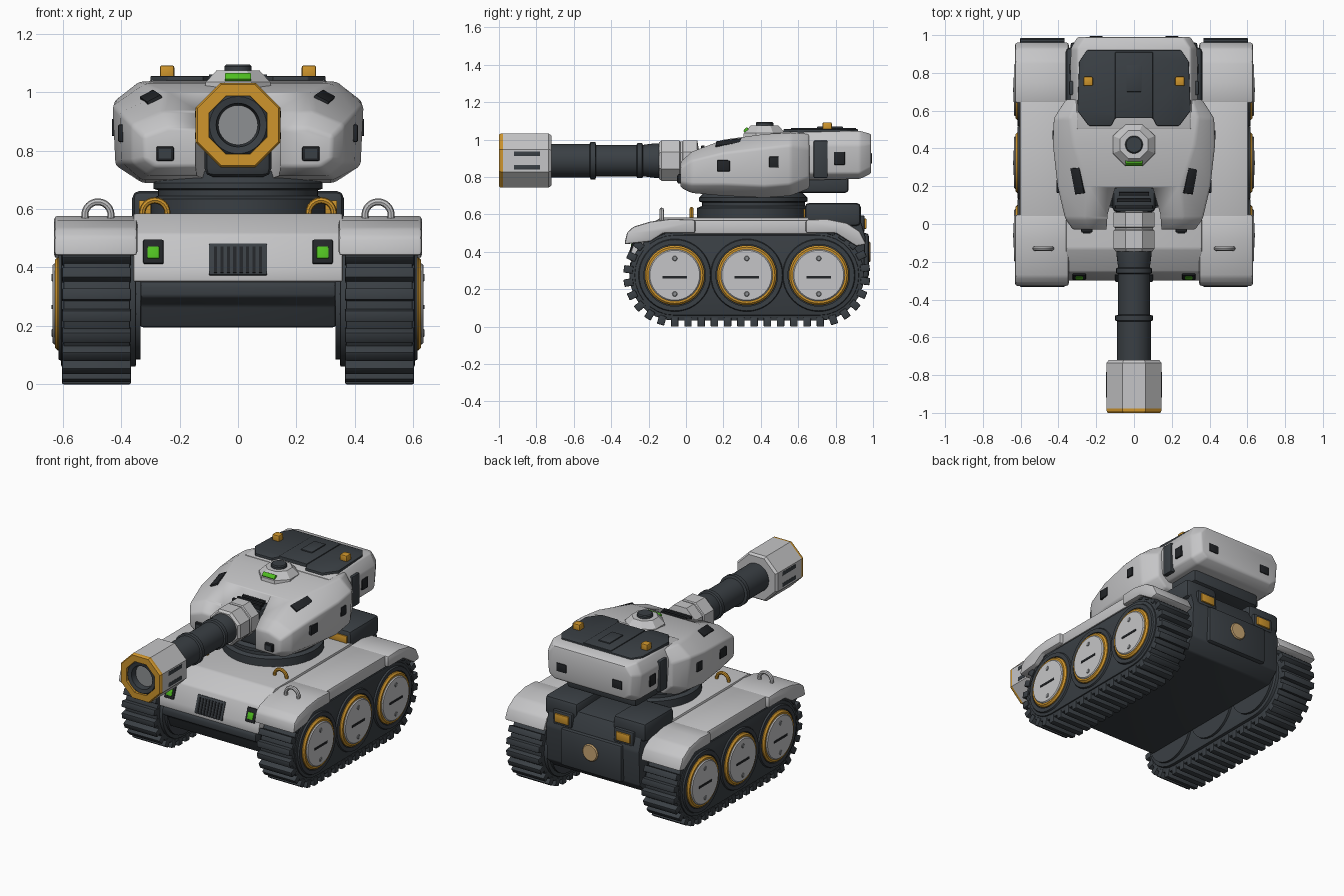
import bpy, bmesh, math
from mathutils import Matrix, Vector, Euler

if "Cube" in bpy.data.objects:
    bpy.data.objects.remove(bpy.data.objects["Cube"])

COL = {'light_grey': (.56, .56, .57), 'dark_grey': (.042, .05, .058), 'black': (.016, .018, .021),
       'orange': (.62, .3, .025), 'green': (.08, .52, .015), 'tan': (.58, .38, .17), 'mid_grey': (.27, .28, .29)}
MATS = {}
for k, c in COL.items():
    MATS[k] = bpy.data.materials.new(k)
    MATS[k].diffuse_color = (*c, 1)


def finish(bm, name, mat, bevel=0, mirror=False, angle=.55):
    bmesh.ops.remove_doubles(bm, verts=bm.verts, dist=1e-5)
    bmesh.ops.recalc_face_normals(bm, faces=bm.faces)
    if bevel:
        es = [e for e in bm.edges if e.calc_face_angle(0) > .3]
        bmesh.ops.bevel(bm, geom=es, offset=bevel, segments=2, profile=.5, affect='EDGES', clamp_overlap=True)
    if mirror:
        d = bmesh.ops.duplicate(bm, geom=bm.verts[:] + bm.edges[:] + bm.faces[:])['geom']
        for v in d:
            if isinstance(v, bmesh.types.BMVert):
                v.co.x *= -1
        bmesh.ops.reverse_faces(bm, faces=[f for f in d if isinstance(f, bmesh.types.BMFace)])
    for f in bm.faces:
        f.smooth = True
    for e in bm.edges:
        e.smooth = e.calc_face_angle(0) < angle
    me = bpy.data.meshes.new(name)
    bm.to_mesh(me)
    bm.free()
    me.materials.append(MATS[mat])
    ob = bpy.data.objects.new(name, me)
    bpy.context.collection.objects.link(ob)
    return ob


def box(name, c, s, mat, bevel=0, mirror=False, rot=(0, 0, 0)):
    bm = bmesh.new()
    m = Matrix.Translation(c) @ Euler(rot).to_matrix().to_4x4() @ Matrix.Diagonal((*s, 1))
    bmesh.ops.create_cube(bm, size=1, matrix=m)
    return finish(bm, name, mat, bevel, mirror)


def axes(axis, u, v, t):
    return Vector({'x': (t, u, v), 'y': (u, t, v), 'z': (u, v, t)}[axis])


def prism(name, pts, a, b, axis, mat, bevel=0, mirror=False):
    bm = bmesh.new()
    r = [[bm.verts.new(axes(axis, u, v, t)) for u, v in pts] for t in (a, b)]
    n = len(pts)
    bm.faces.new(r[0])
    bm.faces.new(r[1])
    for i in range(n):
        bm.faces.new((r[0][i], r[0][(i + 1) % n], r[1][(i + 1) % n], r[1][i]))
    return finish(bm, name, mat, bevel, mirror)


def lathe(name, prof, c, axis, mat, n=32, phase=0, mirror=False, bevel=0):
    """Revolve (radius, position along axis) points about the axis through c."""
    bm = bmesh.new()
    rings = [[bm.verts.new(Vector(c) + axes(axis, r * math.cos(phase + math.tau * i / n),
              r * math.sin(phase + math.tau * i / n), t)) for i in range(n)] for r, t in prof]
    for p, q in zip(rings, rings[1:]):
        for i in range(n):
            bm.faces.new((p[i], p[(i + 1) % n], q[(i + 1) % n], q[i]))
    return finish(bm, name, mat, bevel, mirror)


def disc(name, c, r, depth, axis, mat, n=32, mirror=False, b=.006):
    prof = [(0, 0), (r, 0), (r, depth - b), (r - b, depth), (0, depth)]
    return lathe(name, prof, c, axis, mat, n, 0, mirror)


def loft(name, secs, mat, bevel):
    """Sections along y: (y, half profile of (x, z) points), mirrored in x."""
    bm = bmesh.new()
    rings = []
    for y, half in secs:
        pts = half + [(-x, z) for x, z in reversed(half)]
        rings.append([bm.verts.new((x, y, z)) for x, z in pts])
    for p, q in zip(rings, rings[1:]):
        for i in range(len(p)):
            j = (i + 1) % len(p)
            bm.faces.new((p[i], p[j], q[j], q[i]))
    bm.faces.new(rings[0])
    bm.faces.new(rings[-1])
    return finish(bm, name, mat, bevel)


def hook(name, c, R, mat, t=.012):
    prof = [(R + t * math.cos(math.tau * i / 8), t * math.sin(math.tau * i / 8)) for i in range(9)]
    lathe(name, prof, c, 'y', mat, 24, mirror=True)


# Tracks: stadium belt, recessed side plate, tread pads
Y0, Y1, ZC = -.06, .71, .275


def stadium(r, n=14):
    return [(Y1 + r * math.cos(a), ZC + r * math.sin(a)) for a in (-math.pi / 2 + math.pi * i / n for i in range(n + 1))] + \
           [(Y0 - r * math.cos(a), ZC - r * math.sin(a)) for a in (-math.pi / 2 + math.pi * i / n for i in range(n + 1))]


prism('track_belt', stadium(.243), .37, .598, 'x', 'dark_grey', .005, True)
prism('track_side_plate', stadium(.215), .35, .606, 'x', 'dark_grey', .005, True)
bm = bmesh.new()
L, R, N = Y1 - Y0, .25, 44
per = 2 * L + math.tau * R
for i in range(N):
    s = per * i / N
    if s < L:
        p, a = (Y0 + s, ZC - R), -math.pi / 2
    elif s < L + math.pi * R:
        a = -math.pi / 2 + (s - L) / R
        p = (Y1 + R * math.cos(a), ZC + R * math.sin(a))
    elif s < 2 * L + math.pi * R:
        p, a = (Y1 - (s - L - math.pi * R), ZC + R), math.pi / 2
    else:
        a = math.pi / 2 + (s - 2 * L - math.pi * R) / R
        p = (Y0 + R * math.cos(a), ZC + R * math.sin(a))
    m = Matrix.Translation((.485, *p)) @ Matrix.Rotation(a, 4, 'X') @ Matrix.Diagonal((.236, .05, .04, 1))
    bmesh.ops.create_cube(bm, size=1, matrix=m)
finish(bm, 'track_pads', 'dark_grey', .005, True)

# Road wheels with hub caps
for i, y in enumerate((Y0, (Y0 + Y1) / 2, Y1)):
    n = '_%d' % (i + 1)
    lathe('wheel_surround' + n, [(.165, .6), (.165, .616), (.19, .616), (.197, .6)], (0, y, ZC), 'x', 'dark_grey', 40, mirror=True)
    disc('wheel_rim' + n, (.58, y, ZC), .16, .048, 'x', 'orange', 40, True, .01)
    disc('hub_cap' + n, (.6, y, ZC), .139, .036, 'x', 'light_grey', 40, True)
    disc('inner_wheel' + n, (.335, y, ZC), .19, .05, 'x', 'dark_grey', 32, True)
    box('hub_slot' + n, (.635, y, ZC - .01), (.008, .13, .014), 'black', 0, True)
    for z in (-.1, .09):
        disc('hub_bolt' + n, (.63, y, ZC + z), .014, .01, 'x', 'mid_grey', 10, True, .003)

# Hull
prism('upper_hull', [(-.30, .35), (-.295, .40), (-.255, .515), (-.13, .585), (.80, .585), (.80, .35)],
      -.36, .36, 'x', 'light_grey', .01)
prism('lower_hull', [(-.29, .355), (-.30, .34), (-.30, .30), (-.25, .27), (-.22, .195), (.88, .195), (.95, .26),
                     (.96, .48), (.92, .61), (.64, .62), (.60, .4)], -.335, .335, 'x', 'dark_grey', .012)
box('engine_deck', (.245, .785, .60), (.235, .3, .125), 'dark_grey', .025, True)
box('rear_plate', (0, .955, .38), (.44, .045, .24), 'dark_grey', .015)
disc('rear_cap', (0, .965, .40), .055, .022, 'y', 'tan', 24)
box('rear_light_frame', (.22, .935, .55), (.14, .04, .09), 'dark_grey', .008, True)
box('rear_light', (.22, .955, .55), (.1, .02, .055), 'orange', .004, True)
box('deck_stripe', (.26, .633, .605), (.16, .012, .05), 'orange', .003, True)

# Fenders: flared ends and a narrower middle
prism('front_fender', [(-.33, .44), (-.315, .505), (-.28, .535), (-.19, .562), (-.08, .577), (.05, .572), (.05, .50),
                       (-.12, .50), (-.19, .455)], .345, .63, 'x', 'light_grey', .012, True)
prism('middle_fender', [(-.02, .495), (-.02, .57), (.7, .57), (.7, .495)], .345, .605, 'x', 'light_grey', .01, True)
prism('rear_fender', [(.64, .50), (.64, .572), (.75, .577), (.86, .555), (.93, .51), (.965, .44), (.91, .43), (.80, .50)],
      .345, .63, 'x', 'light_grey', .012, True)
hook('fender_hook', (.48, -.13, .58), .045, 'light_grey')
hook('hull_hook', (.285, .03, .587), .043, 'orange', .011)

# Front grille and lamps on the sloped nose
T = -.33
box('grille', (0, -.275, .425), (.2, .03, .115), 'dark_grey', .005, rot=(T, 0, 0))
for i in range(8):
    box('grille_slat', (-.077 + .022 * i, -.288, .425), (.011, .014, .095), 'black', rot=(T, 0, 0))
box('lamp_frame', (.29, -.268, .45), (.07, .035, .088), 'black', .006, True, (T, 0, 0))
box('lamp', (.29, -.283, .45), (.042, .014, .045), 'green', .005, True, (T, 0, 0))

# Turret ring
lathe('turret_ring', [(0, .57), (.30, .57), (.30, .635), (.275, .645), (.275, .665), (.29, .67), (.29, .69), (.25, .73), (0, .73)],
      (0, .36, 0), 'z', 'dark_grey', 40)

# Turret body with a notch cut for the gun
turret = loft('turret', [
    (-.03, [(.28, .745), (.32, .77), (.325, .85), (.24, .88)]),
    (.03, [(.31, .715), (.365, .76), (.365, .89), (.26, .935)]),
    (.20, [(.33, .70), (.40, .76), (.405, .93), (.25, 1.0)]),
    (.42, [(.33, .69), (.42, .75), (.43, .955), (.32, 1.03)]),
    (.56, [(.32, .70), (.41, .76), (.425, .97), (.34, 1.037)]),
    (.66, [(.30, .74), (.36, .80), (.36, .95), (.31, 1.03)])], 'light_grey', .012)
cut = prism('notch_cutter', [(-.15, -.1), (.15, -.1), (.14, .05), (.1, .19), (-.1, .19), (-.14, .05)], .6, 1.2, 'z', 'light_grey')
cut.hide_render = True
cut.hide_viewport = True
mod = turret.modifiers.new('notch', 'BOOLEAN')
mod.operation, mod.object, mod.solver = 'DIFFERENCE', cut, 'EXACT'
loft('turret_bustle', [
    (.50, [(.28, .78), (.33, .82), (.34, .97), (.30, 1.04)]),
    (.93, [(.28, .79), (.325, .82), (.335, .97), (.30, 1.047)]),
    (.99, [(.25, .82), (.29, .85), (.30, .98), (.26, 1.03)])], 'light_grey', .01)
box('bustle_underside', (0, .72, .765), (.5, .3, .1), 'dark_grey', .02)

# Turret roof
prism('roof_plate', [(-.24, .52), (-.12, .52), (-.10, .56), (.10, .56), (.12, .52), (.24, .52), (.30, .60), (.29, .86),
                     (.25, .92), (-.25, .92), (-.29, .86), (-.30, .60)], 1.03, 1.056, 'z', 'dark_grey', .004)
box('roof_hatch', (0, .735, 1.055), (.2, .35, .014), 'dark_grey', .004)
box('roof_hatch_panel', (0, .77, 1.063), (.08, .14, .012), 'dark_grey', .003)
box('beacon', (.243, .755, 1.068), (.05, .05, .05), 'orange', .008, True)
lathe('cupola', [(0, 1.0), (.125, 1.0), (.12, 1.035), (.08, 1.075), (0, 1.075)], (0, .42, 0), 'z', 'light_grey', 8, math.pi / 8)
disc('cupola_hatch', (0, .42, 1.07), .047, .025, 'z', 'dark_grey', 24)
box('cupola_sight', (0, .322, 1.05), (.09, .02, .028), 'green', .003, rot=(-.7, 0, 0))

# Turret vents, sensors and side panels
box('roof_vent', (.295, .23, .976), (.055, .14, .03), 'black', .004, True, (.14, .48, -.12))
box('nose_sensor', (.25, -.03, .79), (.06, .03, .05), 'black', .006, True)
box('nose_sensor_lens', (.25, -.045, .79), (.04, .008, .032), 'dark_grey', 0, True)
box('side_sensor', (.396, .2, .86), (.03, .07, .06), 'black', .005, True)
box('side_port', (.42, .47, .88), (.025, .05, .06), 'black', .005, True)
box('bustle_strap', (.328, .72, .895), (.03, .075, .2), 'dark_grey', .006, True)
box('bustle_port', (.328, .82, .9), (.025, .06, .07), 'black', .005, True)
box('bustle_rear_port', (.2, .985, .9), (.07, .02, .055), 'black', .005, True)

# Gun
G = (0, 0, .888)
P8 = math.pi / 8
box('mantlet', (0, .13, .83), (.23, .14, .24), 'dark_grey', .03)
for i in range(3):
    box('mantlet_rib', (0, .09 + .035 * i, .95), (.2 - .02 * i, .018, .04), 'black', .004)
lathe('gun_collar', [(0, -.145), (.105, -.145), (.117, -.13), (.117, -.035), (.11, -.03), (.11, -.02), (.117, -.015),
                     (.117, .06), (0, .08)], G, 'y', 'light_grey', 8, P8)
lathe('barrel', [(0, -.74), (.09, -.74), (.09, -.515), (.1, -.51), (.1, -.485), (.084, -.48), (.084, -.265), (.094, -.26),
                 (.094, -.235), (.084, -.23), (.092, -.17), (.092, -.13), (0, -.13)], G, 'y', 'dark_grey', 32)
lathe('muzzle', [(0, -.72), (.145, -.72), (.157, -.735), (.157, -.978), (.108, -.978), (.108, -.9), (0, -.9)],
      G, 'y', 'light_grey', 8, P8)
lathe('muzzle_ring', [(.157, -.978), (.157, -.99), (.15, -1), (.108, -1), (.104, -.93), (.108, -.92), (.157, -.978)],
      G, 'y', 'orange', 8, P8)
lathe('bore_ring', [(.108, -.91), (.108, -.98), (.098, -.99), (.075, -.985), (.066, -.9)], G, 'y', 'dark_grey', 32)
disc('bore_plug', (0, -.95, .888), .068, .03, 'y', 'mid_grey', 32)
for z in (.852, .925):
    box('muzzle_slot', (.141, -.85, z), (.012, .14, .026), 'dark_grey', .003, True)

for m in bpy.data.materials:
    if m.users and not m.is_grease_pencil:
        m.use_nodes = True
        m.node_tree.nodes["Principled BSDF"].inputs["Base Color"].default_value = m.diffuse_color
